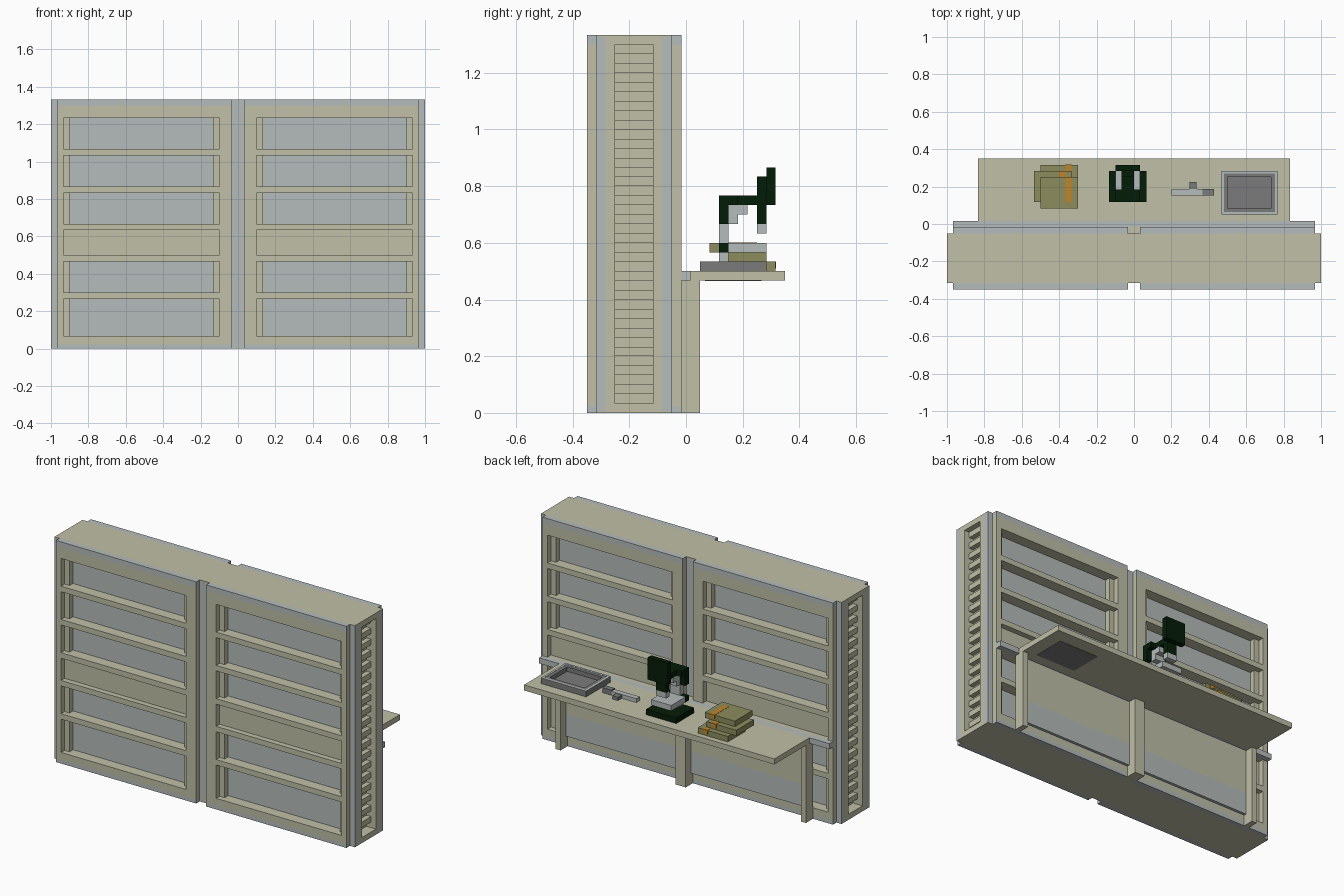
import bpy
import bmesh

cube = bpy.data.objects.get("Cube")
if cube:
    bpy.data.objects.remove(cube, do_unlink=True)

UNIT = 1 / 30      # everything sits on a coarse grid
FRONT = -10.5      # grid offset of the front face


def material(name, rgb):
    linear = [(c / 255) ** 2.2 for c in rgb] + [1]
    mat = bpy.data.materials.new(name)
    mat.use_nodes = True
    mat.diffuse_color = linear
    mat.node_tree.nodes["Principled BSDF"].inputs["Base Color"].default_value = linear
    return mat


tan = material("tan", (190, 190, 166))
pale = material("pale grey", (179, 187, 186))
steel = material("steel grey", (122, 122, 122))
olive = material("olive", (139, 139, 95))
orange = material("orange", (190, 132, 45))
dark = material("dark green", (12, 34, 16))


def part(name, mat, boxes, mirror=False):
    """One object from boxes given as (x0, x1, y0, y1, z0, z1) in grid units."""
    bm = bmesh.new()
    for x0, x1, y0, y1, z0, z1 in boxes:
        cube = bmesh.ops.create_cube(bm, size=1)
        for v in cube["verts"]:
            v.co = ((x1 if v.co.x > 0 else x0) * UNIT,
                    ((y1 if v.co.y > 0 else y0) + FRONT) * UNIT,
                    (z1 if v.co.z > 0 else z0) * UNIT)
    mesh = bpy.data.meshes.new(name)
    bm.to_mesh(mesh)
    bm.free()
    mesh.materials.append(mat)
    obj = bpy.data.objects.new(name, mesh)
    bpy.context.collection.objects.link(obj)
    if mirror:
        obj.modifiers.new("Mirror", "MIRROR").use_mirror_merge = False
    return obj


def both_faces(boxes):
    """Repeat boxes on the back face of the cabinet."""
    return boxes + [(a, b, 10 - d, 10 - c, e, f) for a, b, c, d, e, f in boxes]


LOW, HIGH = 0.15, 39.85
rows = [(2, 8), (9, 14), (15, 19), (20, 25), (26, 31), (32, 37)]
edges = [0.7] + [z for row in rows for z in row] + [39]
rails = list(zip(edges[::2], edges[1::2]))

# Cabinet core, roof and floor
part("cabinet_core", pale, [(-28, 28, 2, 8, LOW, HIGH)])
part("cabinet_roof", tan, [(-30, 30, 1, 9, HIGH, 40)])
part("cabinet_floor", tan, [(-30, 30, 1, 9, 0, LOW)])

# Front and back frames around the window rows
frame = [(1, 3, 0, 1, 0.7, 39), (28, 29, 0, 1, 0.7, 39)]
frame += [(3, 28, 0, 1, a, b) for a, b in rails]
part("window_frame", tan, both_faces(frame), True)
part("frame_edges", pale,
     both_faces([(1, 29, 0, 1, 39, 40), (1, 29, 0, 1, 0, 0.7)]), True)

# Recessed posts, rails and the one closed row
inner = [(1, 4, 1, 2, LOW, HIGH), (27, 28, 1, 2, LOW, HIGH)]
inner += [(4, 27, 1, 2, a, b) for a, b in rails] + [(4, 27, 1, 2, *rows[2])]
part("window_posts", tan, both_faces(inner), True)
part("centre_groove", pale, [(-1, 1, 1, 9, LOW, HIGH)])

# Slatted cabinet ends
part("corner_posts", pale, both_faces([(28, 30, 1, 2, LOW, HIGH)]), True)
part("end_frame", tan, both_faces([(28, 30, 2, 3, LOW, HIGH)])
     + [(28, 30, 3, 7, LOW, 1), (28, 30, 3, 7, 39, HIGH), (28, 28.1, 3, 7, 1, 39)], True)
part("end_slats", tan, [(28, 29, 3, 7, z, z + 1) for z in range(2, 39, 2)], True)

# Desk, ledge, legs and back panel
part("desk_top", tan, [(-25, 25, 11, 21, 14, 15)])
part("desk_ledge", pale, [(-29, 29, 10, 11, 14, 15)])
part("desk_end_legs", tan, [(24, 25, 10, 12, 0, 14)], True)
part("desk_centre_leg", tan, [(-1, 1, 9, 12, 0, 14), (-1, 1, 9, 10, 14, 15)])
part("desk_back_panel", tan, [(-24, 24, 10, 10.5, 6, 14)])
part("desk_kick_panel", pale, [(-24, 24, 10, 10.5, 2, 6)])

# Tray: steel walls, pale rim, steel basin and its underside
walls = [(14, 15, 12, 19), (22, 23, 12, 19), (15, 22, 12, 13), (15, 22, 18, 19)]
part("tray_walls", steel, [(*w, 15, 16) for w in walls]
     + [(15, 22, 13, 18, 15, 15.2), (14.5, 22.5, 12.5, 18.5, 13.95, 14)])
rim = [(14, 14.4, 12, 19), (22.6, 23, 12, 19), (14.4, 22.6, 12, 12.4), (14.4, 22.6, 18.6, 19)]
part("tray_rim", pale, [(*r, 16, 16.05) for r in rim])

# Small hand tool
part("tool_body", pale, [(6, 11, 15.1, 16.1, 15, 15.7)])
part("tool_tip", steel, [(11, 12.8, 15.1, 16.1, 15, 15.9), (8.9, 10, 16.1, 17.2, 15, 15.6)])

# Microscope
part("microscope_base", dark, [(-4, 2, 14, 19, 15, 16)])
part("microscope_column", pale, [(-2, 0, 14, 15, 16, 20), (-2, 0, 15, 16, 20, 22),
                                 (-2, 0, 16, 17, 21, 22)])
part("microscope_knobs", dark, [(-3, 1, 14, 15, 17, 18)])
part("microscope_stage", pale, [(-3, 1, 15, 19, 17, 18)])
part("microscope_lens", pale, [(-2, 0, 18, 19, 19, 20)])
part("microscope_arm", dark, [(-3, 1, 14, 15, 20, 23), (-3, 1, 15, 16, 22, 23),
                              (-2, 0, 16, 18, 22, 23), (-2, 0, 18, 19, 20, 25)])
part("microscope_head", dark, [(-3, 1, 19, 20, 22, 26)])

# Stack of three folders, each with an orange band wrapped over it
folders = [(-15, 15, 15), (-16, 14, 16), (-15, 13, 17)]
for i, (x, y, z) in enumerate(folders):
    part(f"folder_{i}", olive, [(x, x + 6, y, y + 5, z, z + 1)])
    part(f"folder_band_{i}", orange, [(x + 4, x + 5, y + 1, y + 5.04, z + 0.3, z + 1.04)])
